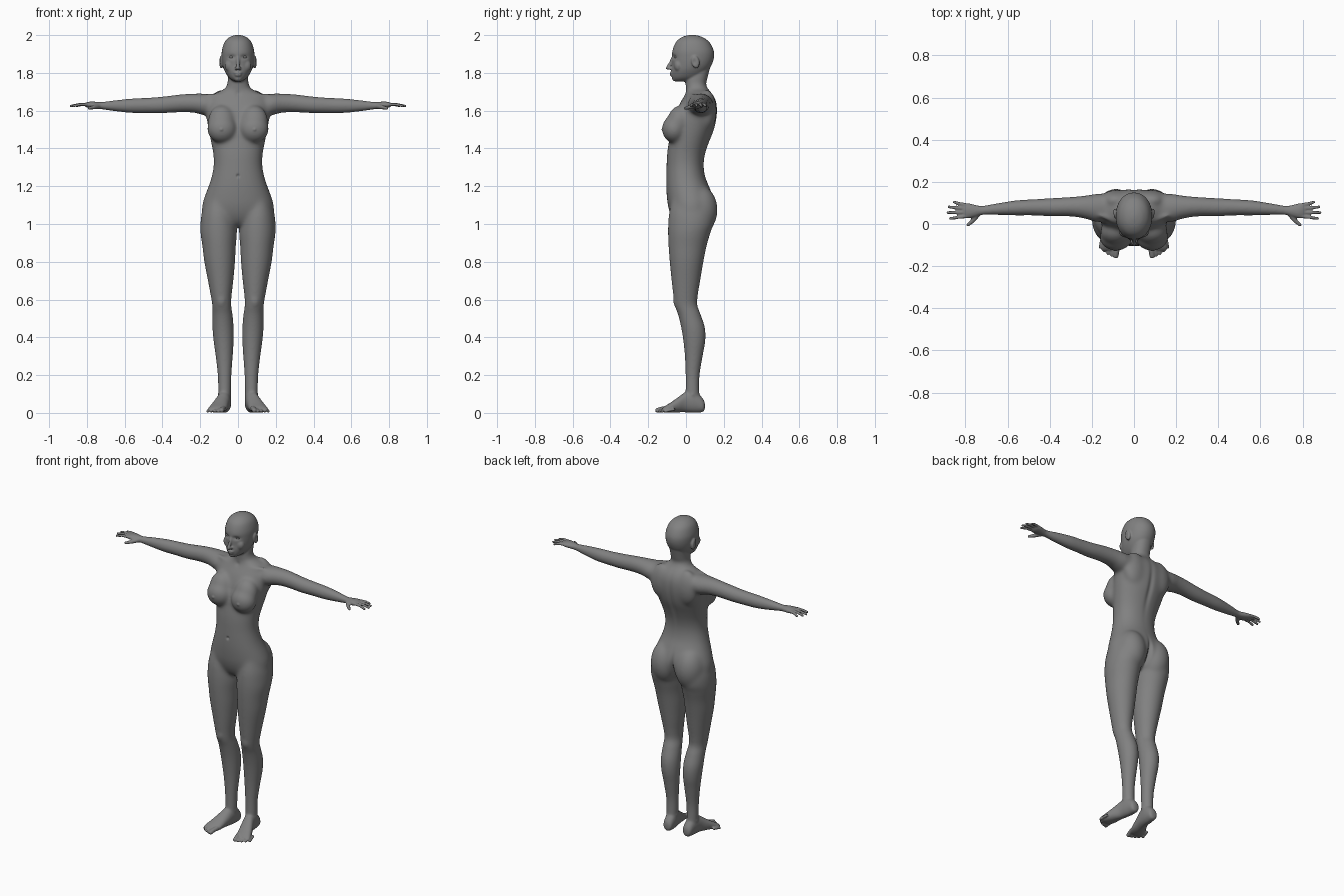
import bpy, bmesh, math
from mathutils import Vector, Matrix

bm = bmesh.new()


def catmull(a, b, c, d, t):
    return 0.5 * (2*b + (c-a)*t + (2*a-5*b+4*c-d)*t*t + (3*b-a-3*c+d)*t**3)


def loft(axis, keys, power=2.0, n=40, sub=5):
    """Loft through keys (pos, a_min, a_max, b_min, b_max) along an axis."""
    rows = []
    for i in range(len(keys) - 1):
        k = [keys[max(i-1, 0)], keys[i], keys[i+1], keys[min(i+2, len(keys)-1)]]
        for s in range(sub):
            rows.append([catmull(*v, s/sub) for v in zip(*k)])
    rows.append(keys[-1])
    rings = []
    for t, a0, a1, b0, b1 in rows:
        ring = []
        for j in range(n):
            ang = 2*math.pi*j/n
            c, s = math.cos(ang), math.sin(ang)
            a = (a0+a1)/2 + (a1-a0)/2 * math.copysign(abs(c)**(2/power), c)
            b = (b0+b1)/2 + (b1-b0)/2 * math.copysign(abs(s)**(2/power), s)
            p = {'x': (t, a, b), 'y': (a, t, b), 'z': (a, b, t)}[axis]
            ring.append(bm.verts.new(p))
        rings.append(ring)
    for r, q in zip(rings, rings[1:]):
        for j in range(n):
            bm.faces.new((r[j], r[(j+1) % n], q[(j+1) % n], q[j]))
    bm.faces.new(rings[0])
    bm.faces.new(rings[-1])


def ball(c, r, rot=0):
    m = Matrix.Translation(c) @ Matrix.Rotation(rot, 4, 'X') @ Matrix.Diagonal((*r, 1))
    bmesh.ops.create_uvsphere(bm, u_segments=32, v_segments=20, radius=1, matrix=m)


def limb(points, r0, r1):
    """Chain of tapered capsules."""
    pts = [Vector(p) for p in points]
    n = len(pts) - 1
    rad = [r0 + (r1-r0)*i/n for i in range(n+1)]
    for i, p in enumerate(pts):
        ball(p, (rad[i],)*3)
        if i < n:
            d = pts[i+1] - p
            m = Matrix.Translation(p + d/2) @ d.to_track_quat('Z', 'Y').to_matrix().to_4x4()
            bmesh.ops.create_cone(bm, cap_ends=True, segments=20, radius1=rad[i],
                                  radius2=rad[i+1], depth=d.length, matrix=m)


# arm and palm
loft('x', [(.09, .03, .14, 1.59, 1.68), (.17, .008, .145, 1.575, 1.69),
           (.23, .024, .136, 1.588, 1.691), (.30, .036, .128, 1.592, 1.686),
           (.40, .037, .122, 1.587, 1.674), (.48, .041, .117, 1.587, 1.668),
           (.56, .041, .112, 1.588, 1.664), (.65, .043, .098, 1.597, 1.655),
           (.72, .043, .086, 1.607, 1.646), (.75, .035, .090, 1.610, 1.647),
           (.78, .028, .097, 1.613, 1.648), (.80, .029, .098, 1.617, 1.645),
           (.812, .038, .090, 1.624, 1.640)])
# fingers and thumb
for base, tx, ty in ((.037, .872, .026), (.055, .884, .054), (.073, .879, .081), (.089, .854, .104)):
    limb([(.79, base, 1.633), ((.80+tx)/2, (base+ty)/2, 1.633), (tx, ty, 1.625)], .0088, .0070)
limb([(.735, .055, 1.624), (.763, .018, 1.618), (.788, -.004, 1.613)], .014, .008)

# leg
loft('z', [(z, cx-rx, cx+rx, f, b) for z, cx, rx, f, b in (
    (1.15, .105, .060, -.07, .12), (1.06, .104, .088, -.09, .145), (1.0, .103, .096, -.095, .145),
    (.95, .102, .096, -.095, .128), (.88, .100, .088, -.092, .108), (.80, .097, .081, -.086, .092),
    (.70, .092, .067, -.076, .075), (.62, .089, .055, -.067, .062), (.57, .086, .050, -.060, .060),
    (.52, .082, .053, -.042, .078), (.45, .079, .056, -.025, .100), (.38, .076, .053, -.014, .102),
    (.30, .073, .045, -.006, .088), (.20, .071, .036, -.002, .072), (.12, .071, .034, -.002, .070),
    (.05, .071, .032, -.005, .075))])
# kneecap, buttock, ankle bones
ball((.088, -.034, .60), (.034, .034, .055))
ball((.086, .070, 1.075), (.090, .098, .130))
ball((.071, .035, .095), (.038, .016, .020))
# foot and toes
loft('y', [(y, cx-w, cx+w, z0, z1) for y, cx, w, z0, z1 in (
    (.100, .068, .010, .025, .050), (.090, .068, .027, .006, .075), (.05, .070, .034, .001, .115),
    (.0, .077, .036, .003, .112), (-.04, .090, .041, .003, .084), (-.08, .103, .046, .001, .056),
    (-.11, .113, .046, .002, .037), (-.125, .116, .038, .006, .025))], power=2.15)
for i in range(5):
    r = .0135 if i == 0 else .0098 - .0005*i
    x, y = .083 + .0185*i, -.151 + .0015*i + .0022*i*i
    limb([(x-.006, y+.045, r+.010), (x, y+.02, r+.006), (x+.003, y, r)], r, r*.95)
# breast
ball((.085, -.062, 1.503), (.079, .066, .075))
ball((.086, -.040, 1.540), (.074, .062, .090), -.2)
# collarbone and shoulder blade
limb([(.02, .006, 1.675), (.09, .012, 1.682), (.16, .04, 1.684)], .010, .009)
ball((.085, .110, 1.60), (.080, .052, .11))
# ear, cheek, nostril
ball((.089, .050, 1.858), (.011, .021, .034), .2)
ball((.038, -.040, 1.838), (.032, .024, .034))
ball((.010, -.084, 1.823), (.008, .012, .007))

# mirror everything so far to the other side
dup = bmesh.ops.duplicate(bm, geom=bm.verts[:] + bm.edges[:] + bm.faces[:])['geom']
bmesh.ops.scale(bm, vec=(-1, 1, 1), verts=[g for g in dup if isinstance(g, bmesh.types.BMVert)])

# torso and neck
loft('z', [(z, -w, w, f, b) for z, w, f, b in (
    (1.83, .053, .025, .128), (1.77, .054, .0, .113), (1.74, .057, -.002, .107),
    (1.715, .073, .0, .118), (1.695, .114, -.002, .135), (1.67, .157, -.014, .152),
    (1.63, .172, -.037, .164), (1.57, .168, -.060, .164), (1.50, .156, -.078, .150),
    (1.43, .142, -.092, .122), (1.37, .131, -.100, .102), (1.31, .129, -.103, .094),
    (1.25, .140, -.105, .102), (1.20, .156, -.105, .122), (1.15, .175, -.102, .142),
    (1.10, .189, -.096, .150), (1.05, .184, -.082, .135), (1.01, .120, -.060, .098),
    (.985, .050, -.030, .060))], power=2.15, n=64)
# head
loft('z', [(z, -w, w, f, b) for z, w, f, b in (
    (2.001, .010, .020, .045), (1.991, .042, -.018, .083), (1.965, .070, -.052, .122),
    (1.92, .085, -.071, .146), (1.88, .086, -.074, .148), (1.84, .081, -.074, .135),
    (1.81, .071, -.077, .115), (1.78, .053, -.075, .090), (1.764, .036, -.069, .060),
    (1.754, .018, -.056, .030))], power=2.1, n=48)
# nose, lips, chin
limb([(0, -.070, 1.882), (0, -.083, 1.850), (0, -.097, 1.826)], .008, .010)
ball((0, -.076, 1.800), (.022, .011, .006))
ball((0, -.075, 1.788), (.019, .011, .006))
ball((0, -.060, 1.768), (.020, .014, .013))

bmesh.ops.recalc_face_normals(bm, faces=bm.faces[:])
mesh = bpy.data.meshes.new("body")
bm.to_mesh(mesh)
bm.free()
body = bpy.data.objects.new("body", mesh)
bpy.context.collection.objects.link(body)


def bake():
    dg = bpy.context.evaluated_depsgraph_get()
    new = bpy.data.meshes.new_from_object(body.evaluated_get(dg))
    body.modifiers.clear()
    body.data = new


def smooth(factor, count, group=""):
    m = body.modifiers.new("smooth", 'SMOOTH')
    m.factor, m.iterations, m.vertex_group = factor, count, group


def ramp(v, a, b):
    return min(max((v-a)/(b-a), 0), 1)


# fuse all parts into one skin
fuse = body.modifiers.new("fuse", 'REMESH')
fuse.mode, fuse.voxel_size = 'VOXEL', .0046
smooth(.5, 2)
bake()

# blend the joints: lightly on limbs, strongly on the trunk, barely on hands and toes
limbs = body.vertex_groups.new(name="limbs")
trunk = body.vertex_groups.new(name="trunk")
for v in body.data.vertices:
    x, y, z = abs(v.co.x), v.co.y, v.co.z
    head = .25 if z > 1.77 and x < .079 else 0
    limbs.add([v.index], max(head, ramp(x, .76, .70) * ramp(z, .03, .10) * ramp(z, 1.79, 1.74)), 'REPLACE')
    w = ramp(x, .30, .22) * ramp(z, .93, 1.02) * ramp(z, 1.72, 1.68)
    if w:
        trunk.add([v.index], w, 'REPLACE')
smooth(.5, 20, "limbs")
smooth(.5, 85, "trunk")
bake()

# sculpted hollows and bumps: centre, radii, push (applied on both sides)
dents = [((.034, -.066, 1.884), (.020, .03, .011), (0, .009, 0)),      # eye socket
         ((0, -.103, 1.255), (.007, .03, .008), (0, .010, 0)),         # navel
         ((0, .14, 1.50), (.016, .06, .14), (0, -.008, 0)),            # spine
         ((0, .13, 1.06), (.012, .07, .07), (0, -.022, 0)),            # cleft
         ((.099, .045, 1.858), (.008, .010, .016), (-.006, 0, 0)),     # ear bowl
         ((.088, -.125, 1.500), (.008, .02, .008), (0, -.005, 0)),     # nipple
         ((0, -.02, 1.69), (.014, .04, .014), (0, .005, 0))]           # throat notch
for v in body.data.vertices:
    p = v.co.copy()
    side = -1 if p.x < 0 else 1
    for c, r, push in dents:
        d = sum(((q-m)/k)**2 for q, m, k in zip((abs(p.x), p.y, p.z), c, r))
        if d < 6:
            v.co += Vector((push[0]*side, push[1], push[2])) * math.exp(-d)
body.data.shade_smooth()

# dark grey skin
skin = bpy.data.materials.new("skin")
skin.diffuse_color = (.22, .22, .22, 1)
body.data.materials.clear()
body.data.materials.append(skin)

# eyeballs
for side, label in ((-1, "right_eye"), (1, "left_eye")):
    bpy.ops.mesh.primitive_uv_sphere_add(segments=24, ring_count=16, radius=.0135,
                                         location=(side*.034, -.0485, 1.883))
    eye = bpy.context.object
    eye.name = label
    eye.scale.z = .6
    eye.data.shade_smooth()
    eye.data.materials.append(skin)
